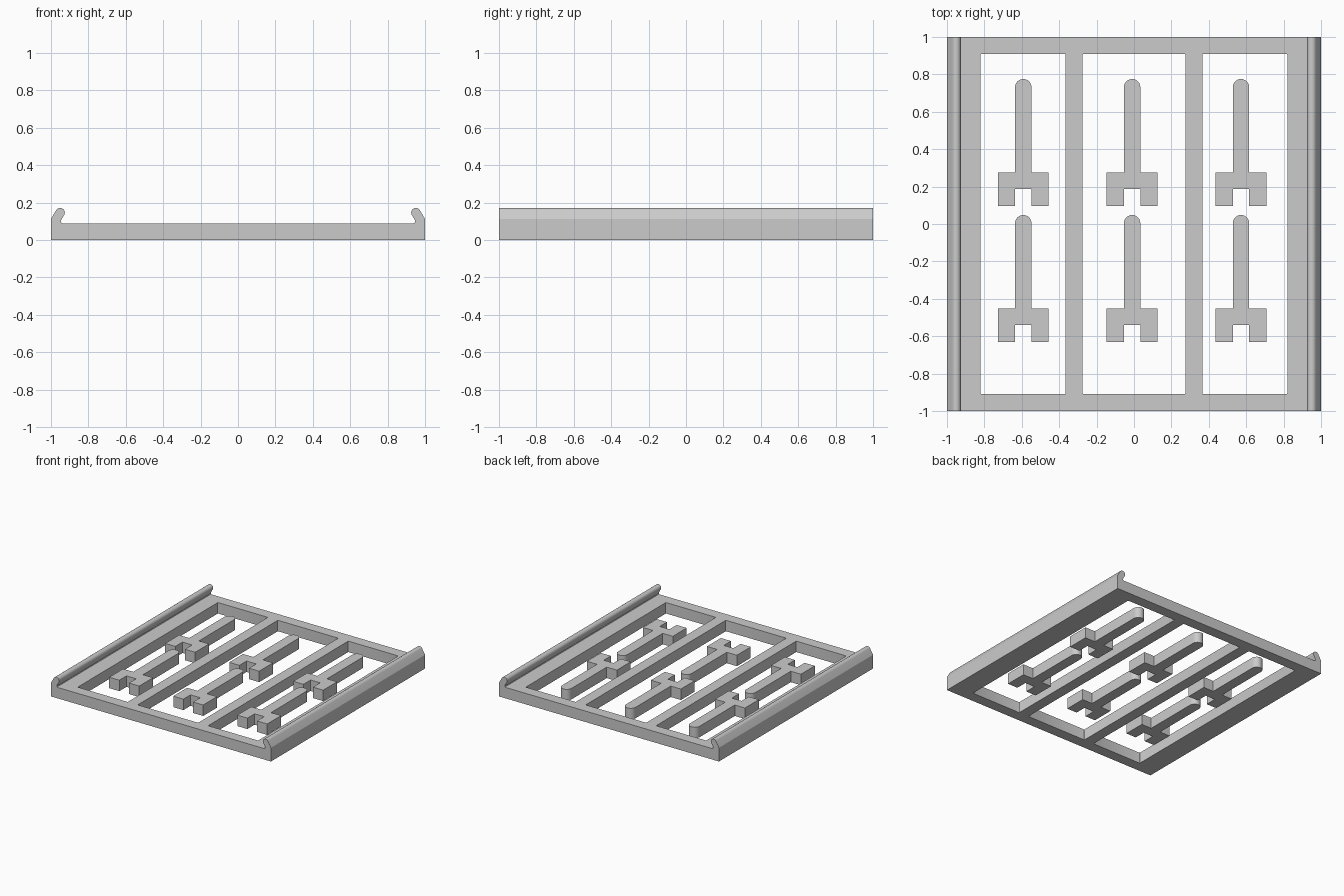
import bpy, bmesh
from math import radians, sin, cos

cube = bpy.data.objects.get("Cube")
if cube:
    bpy.data.objects.remove(cube, do_unlink=True)

grey = bpy.data.materials.new("plain grey")
grey.use_nodes = True
colour = (0.6, 0.6, 0.6, 1)
grey.diffuse_color = colour
grey.node_tree.nodes["Principled BSDF"].inputs["Base Color"].default_value = colour

THICK = 0.09


def arc(cx, cy, r, start, end, steps):
    """Points on a circular arc, angles in degrees."""
    angles = [radians(start + (end - start) * i / steps) for i in range(steps + 1)]
    return [(cx + r * cos(a), cy + r * sin(a)) for a in angles]


def prism(name, outline, place, sweep):
    """Extrude a flat outline; place maps outline points into space."""
    bm = bmesh.new()
    face = bm.faces.new([bm.verts.new(place(u, v)) for u, v in outline])
    out = bmesh.ops.extrude_face_region(bm, geom=[face])
    moved = [g for g in out["geom"] if isinstance(g, bmesh.types.BMVert)]
    bmesh.ops.translate(bm, verts=moved, vec=sweep)
    bmesh.ops.recalc_face_normals(bm, faces=bm.faces)
    mesh = bpy.data.meshes.new(name)
    bm.to_mesh(mesh)
    bm.free()
    mesh.materials.append(grey)
    obj = bpy.data.objects.new(name, mesh)
    bpy.context.collection.objects.link(obj)
    return obj


def select_only(obj):
    bpy.ops.object.select_all(action='DESELECT')
    obj.select_set(True)
    bpy.context.view_layer.objects.active = obj


def smooth(obj):
    select_only(obj)
    bpy.ops.object.shade_smooth_by_angle(angle=radians(25))


# Tray: base with an inward-leaning rounded lip along each side
left_half = [(-1, 0), (-1, 0.113)]
left_half += arc(-0.951, 0.147, 0.025, 150, -30, 12)
left_half += [(-0.946, 0.106), (-0.947, 0.099), (-0.944, 0.093), (-0.938, THICK)]
right_half = [(-x, z) for x, z in reversed(left_half)]
frame = prism("tray_frame", left_half + right_half,
              lambda x, z: (x, -1, z), (0, 2, 0))

# Three openings with slightly rounded corners
R, Y = 0.006, 0.91
for x0, x1 in ((-0.82, -0.365), (-0.275, 0.275), (0.365, 0.82)):
    outline = (arc(x1 - R, Y - R, R, 0, 90, 3) + arc(x0 + R, Y - R, R, 90, 180, 3)
               + arc(x0 + R, R - Y, R, 180, 270, 3) + arc(x1 - R, R - Y, R, 270, 360, 3))
    cutter = prism("opening_cutter", outline, lambda x, y: (x, y, -0.1), (0, 0, 0.4))
    cutter.hide_render = True
    select_only(frame)
    mod = frame.modifiers.new("opening", 'BOOLEAN')
    mod.operation = 'DIFFERENCE'
    mod.solver = 'EXACT'
    mod.object = cutter
    bpy.ops.object.modifier_apply(modifier=mod.name)
    bpy.data.objects.remove(cutter, do_unlink=True)
smooth(frame)

# Forked pegs: round-ended stem on a notched foot, two rows of three
S, W = 0.044, 0.136
foot = [(-S, 0.275), (-W, 0.275), (-W, 0.095), (-S, 0.095), (-S, 0.188)]
peg = arc(0, 0.775 - S, S, 0, 180, 14) + foot + [(-x, y) for x, y in reversed(foot)]
for row, dy in (("back", 0), ("front", -0.727)):
    for column, dx in (("right", -0.592), ("middle", -0.01), ("left", 0.572)):
        obj = prism(f"forked_peg_{row}_{column}", peg,
                    lambda x, y: (x + dx, y + dy, 0), (0, 0, THICK))
        smooth(obj)
